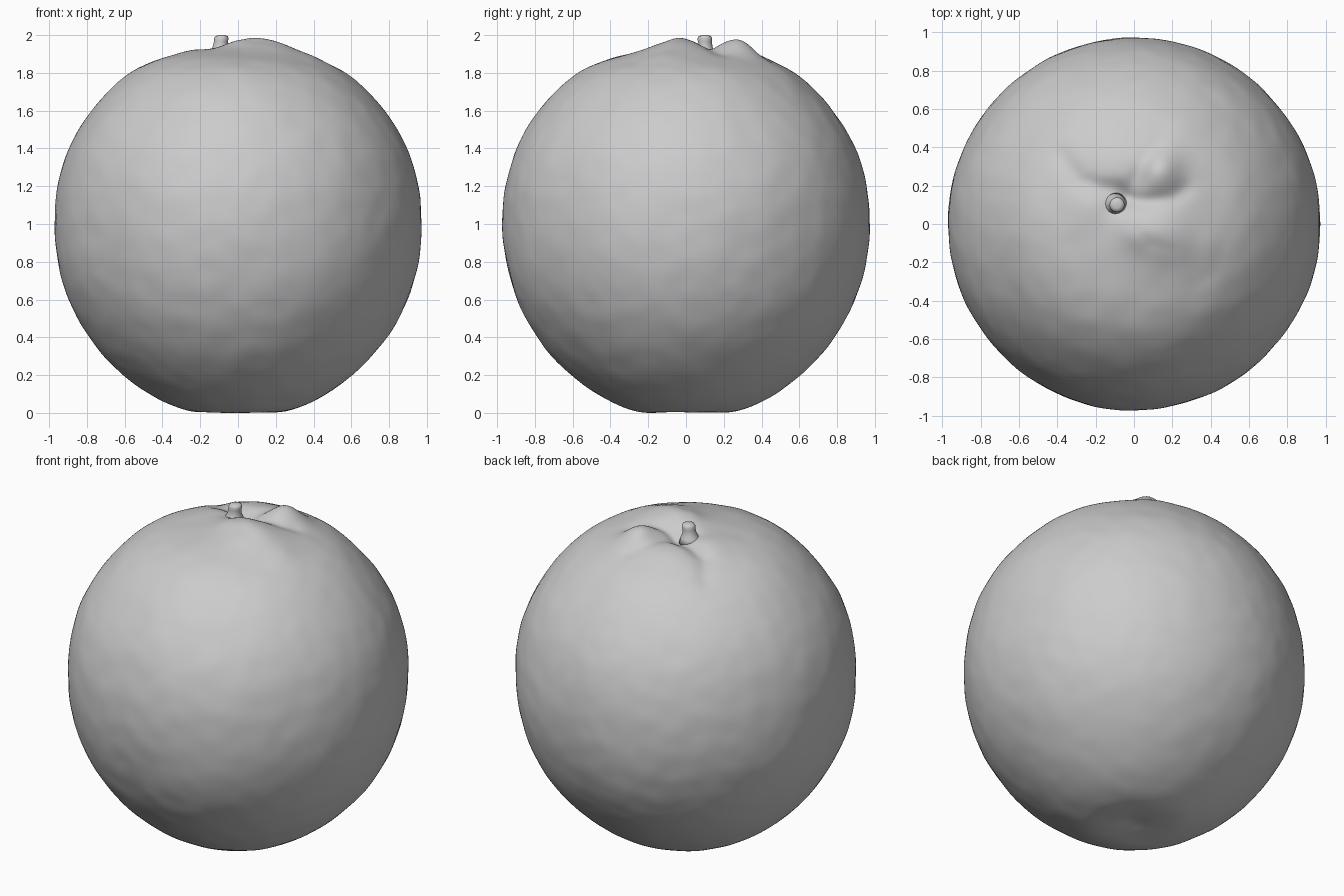
import bpy, bmesh, math
from mathutils import Vector, noise

if "Cube" in bpy.data.objects:
    bpy.data.objects.remove(bpy.data.objects["Cube"])

# Radius from the centre (0, 0, 1) against polar angle in degrees
PROFILE = [(0, .937), (9, .937), (18.4, .950), (28, .972), (36, .984), (52, .984), (66, .982),
           (78, .976), (90, .972), (102, .974), (115, .981), (129, .991), (144, 1.003),
           (156, 1.018), (165, 1.023), (173, 1.001), (180, .978)]
STEM = Vector((-.09, .10))
# Swellings and dips around the crown: x, y, height, spread
LOBES = [(.17, -.05, .052, .16), (.14, .28, .078, .11), (.02, -.04, .025, .10),
         (-.09, .10, -.015, .07), (-.24, .08, .010, .10), (-.10, .33, .022, .12),
         (.40, -.12, .014, .10), (.28, .48, .012, .12), (-.45, .35, -.008, .15)]
# Creases running out from the stem: points, depth, width
CREASES = [([(-.08, .18), (-.18, .19), (-.29, .23), (-.38, .36)], .034, .05),
           ([(-.04, .12), (.08, .12), (.20, .135), (.27, .18)], .034, .045),
           ([(-.02, .16), (.01, .23), (.06, .33), (.11, .40)], .030, .045),
           ([(.02, -.03), (.08, -.10), (.20, -.14)], .007, .035),
           ([(.32, -.32), (.42, -.25), (.46, -.12)], .010, .04)]


def profile_radius(a):
    # Smooth cubic interpolation through the profile
    n = len(PROFILE)
    i = next((k for k in range(n - 2) if a <= PROFILE[k + 1][0]), n - 2)

    def slope(k):
        if k in (0, n - 1):
            return 0
        return (PROFILE[k + 1][1] - PROFILE[k - 1][1]) / (PROFILE[k + 1][0] - PROFILE[k - 1][0])
    (a0, r0), (a1, r1) = PROFILE[i], PROFILE[i + 1]
    h = a1 - a0
    t = (a - a0) / h
    return ((2*t**3 - 3*t**2 + 1) * r0 + (t**3 - 2*t**2 + t) * h * slope(i)
            + (3*t**2 - 2*t**3) * r1 + (t**3 - t**2) * h * slope(i + 1))


def segment_distance(p, a, b):
    d = b - a
    t = max(0, min(1, (p - a).dot(d) / d.length_squared))
    return (p - a - d * t).length


def crown_offset(p):
    h = sum(amp * math.exp(-((p.x - x)**2 + (p.y - y)**2) / (s * s)) for x, y, amp, s in LOBES)
    for pts, depth, width in CREASES:
        v = [Vector(q) for q in pts]
        d = min(segment_distance(p, a, b) for a, b in zip(v, v[1:]))
        # Creases fade out with distance from the stem
        fade = 1 - .75 * min(1, (p - STEM).length / .42)
        h -= depth * fade * math.exp(-(d / width)**2)
    return h


def add_object(name, bm):
    mesh = bpy.data.meshes.new(name)
    bm.to_mesh(mesh)
    bm.free()
    for f in mesh.polygons:
        f.use_smooth = True
    ob = bpy.data.objects.new(name, mesh)
    bpy.context.collection.objects.link(ob)
    return ob


# Fruit body: dense sphere reshaped by profile, crown folds and faint peel unevenness
bm = bmesh.new()
bmesh.ops.create_icosphere(bm, subdivisions=7, radius=1)
for v in bm.verts:
    n = v.co.normalized()
    r = profile_radius(math.degrees(math.acos(max(-1, min(1, n.z)))))
    r += .005 * noise.noise(n * 2.5) + .003 * noise.noise(n * 8)
    p = n * r
    if n.z > .6:
        p.z += crown_offset(p.xy)
    v.co = p
low = min(v.co.z for v in bm.verts)
for v in bm.verts:
    v.co.z -= low
add_object("fruit_body", bm)

# Stem: short flared stub with a rounded tip, leaning slightly
bm = bmesh.new()
rings = []
for z, r in [(1.88, .065), (1.915, .052), (1.935, .041), (1.965, .037), (1.982, .039),
             (1.994, .033), (2.0, .018)]:
    cx = STEM.x + .12 * (z - 1.97)
    rings.append([bm.verts.new((cx + r * math.cos(k * math.tau / 24),
                                STEM.y + r * math.sin(k * math.tau / 24), z)) for k in range(24)])
for a, b in zip(rings, rings[1:]):
    for k in range(24):
        bm.faces.new((a[k], a[(k + 1) % 24], b[(k + 1) % 24], b[k]))
bm.faces.new(rings[-1])
bm.faces.new(rings[0][::-1])
add_object("stem", bm)
